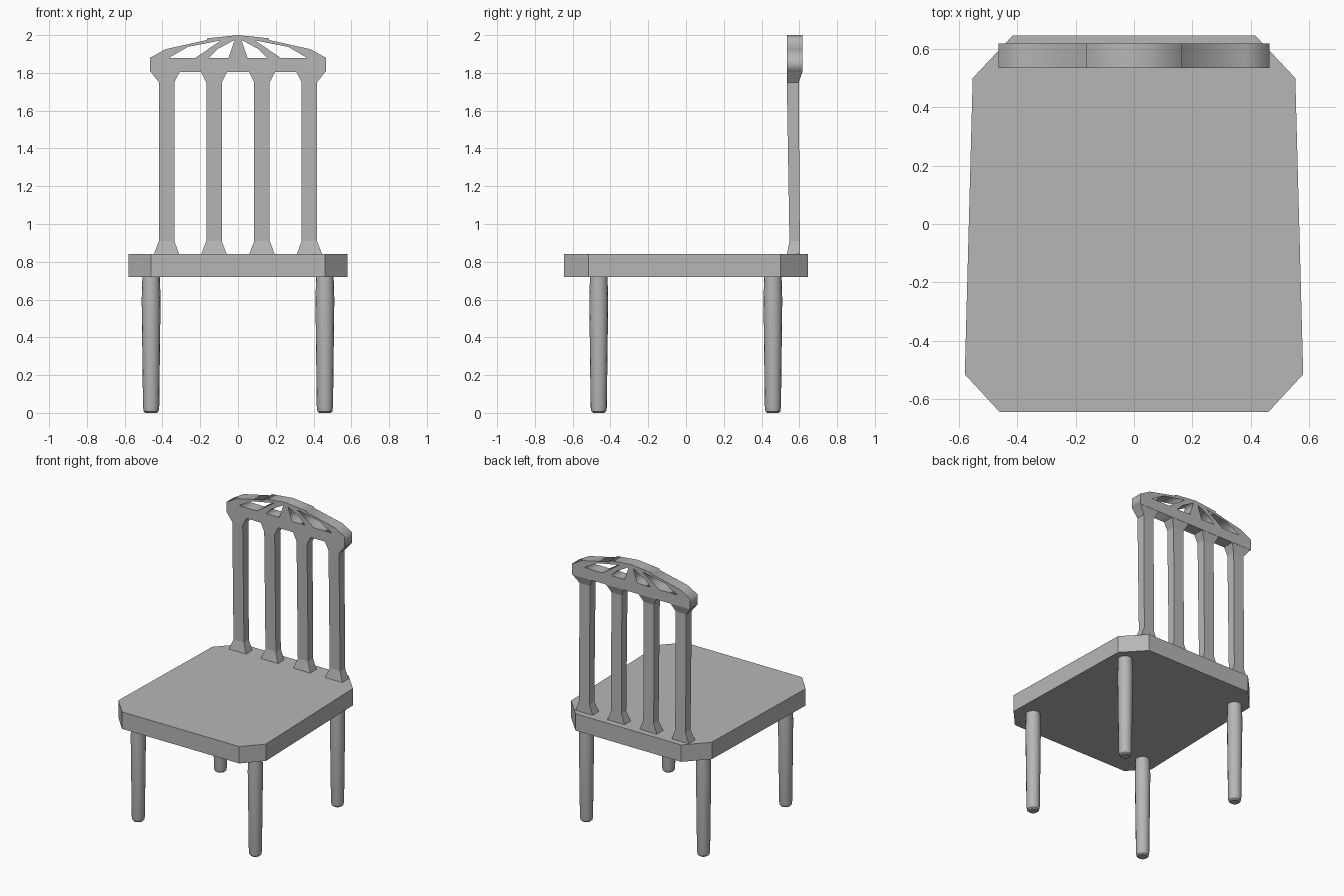
import bpy, bmesh
from math import cos, sin, pi

cube = bpy.data.objects.get("Cube")
if cube:
    bpy.data.objects.remove(cube, do_unlink=True)

grey = bpy.data.materials.new("plain_grey")
grey.use_nodes = True
grey.diffuse_color = (0.47, 0.47, 0.47, 1)
grey.node_tree.nodes["Principled BSDF"].inputs["Base Color"].default_value = (0.47, 0.47, 0.47, 1)


def add_object(name, bm):
    bmesh.ops.recalc_face_normals(bm, faces=bm.faces)
    mesh = bpy.data.meshes.new(name)
    bm.to_mesh(mesh)
    bm.free()
    mesh.materials.append(grey)
    obj = bpy.data.objects.new(name, mesh)
    bpy.context.collection.objects.link(obj)
    return obj


def loft(name, rings):
    """Skin a stack of equal-length rings and cap both ends."""
    bm = bmesh.new()
    loops = [[bm.verts.new(p) for p in ring] for ring in rings]
    n = len(loops[0])
    for a, b in zip(loops, loops[1:]):
        for i in range(n):
            j = (i + 1) % n
            bm.faces.new((a[i], a[j], b[j], b[i]))
    bm.faces.new(loops[0])
    bm.faces.new(loops[-1])
    return add_object(name, bm)


def mirrored(points):
    return points + [(-x, y) for x, y in reversed(points) if x != 0]


def pierced_plate(name, outlines, y0, y1):
    """Upright plate in the XZ plane; outlines after the first are holes."""
    curve = bpy.data.curves.new(name + "_profile", 'CURVE')
    curve.dimensions = '2D'
    curve.fill_mode = 'BOTH'
    curve.extrude = (y1 - y0) / 2
    for pts in outlines:
        spline = curve.splines.new('POLY')
        spline.points.add(len(pts) - 1)
        for p, (x, z) in zip(spline.points, pts):
            p.co = (x, z, 0, 1)
        spline.use_cyclic_u = True
    helper = bpy.data.objects.new(name + "_profile", curve)
    bpy.context.collection.objects.link(helper)
    bpy.context.view_layer.update()
    bm = bmesh.new()
    bm.from_mesh(helper.to_mesh())
    helper.to_mesh_clear()
    bpy.data.objects.remove(helper, do_unlink=True)
    bmesh.ops.remove_doubles(bm, verts=bm.verts, dist=0.0001)
    for v in bm.verts:
        x, z, d = v.co
        v.co = (x, (y0 + y1) / 2 - d, z)
    return add_object(name, bm)


# Seat: tapered board with clipped corners
seat = mirrored([(0.46, -0.645), (0.58, -0.515), (0.553, 0.5), (0.415, 0.647)])
loft("seat", [[(x, y, z) for x, y in seat] for z in (0.72, 0.84)])

# Legs: round, slightly tapered, with rounded feet
leg_profile = [(0.03, 0), (0.039, 0.008), (0.043, 0.03), (0.05, 0.6), (0.046, 0.73)]
for end, y in (("front", -0.462), ("back", 0.46)):
    for side, x in (("left", 0.46), ("right", -0.46)):
        leg = loft(f"{end}_{side}_leg", [
            [(x + r * cos(a * pi / 8), y + r * sin(a * pi / 8), z) for a in range(16)]
            for r, z in leg_profile])
        bpy.ops.object.select_all(action='DESELECT')
        leg.select_set(True)
        bpy.context.view_layer.objects.active = leg
        bpy.ops.object.shade_smooth_by_angle(angle=pi / 5)

# Back slats: flared at both ends, outer pair flush with the rail ends
for i, x in enumerate((-0.378, -0.127, 0.127, 0.378)):
    top = [x - 0.072, x + 0.072]
    if i == 0:
        top[0] = -0.465
    if i == 3:
        top[1] = 0.465
    levels = [
        (x - 0.069, x + 0.069, 0.533, 0.604, 0.835),
        (x - 0.041, x + 0.041, 0.548, 0.603, 0.91),
        (x - 0.041, x + 0.041, 0.534, 0.597, 1.75),
        (top[0], top[1], 0.534, 0.618, 1.81)]
    loft(f"back_slat_{i + 1}", [
        [(l, f, z), (r, f, z), (r, b, z), (l, b, z)] for l, r, f, b, z in levels])

# Top rail: low arch pierced by a fan of openings
arch = mirrored([(0.465, 1.805), (0.465, 1.88), (0.385, 1.925),
                 (0.165, 1.974), (0.165, 1.983), (0, 2)])
outer_hole = [(0.365, 1.88), (0.265, 1.938), (0.09, 1.972), (0.225, 1.88)]
inner_hole = [(0.153, 1.88), (0.11, 1.925), (0.018, 1.975), (0.05, 1.88)]
holes = [[(s * x, z) for x, z in h] for h in (outer_hole, inner_hole) for s in (1, -1)]
pierced_plate("top_rail", [arch] + holes, 0.534, 0.618)
